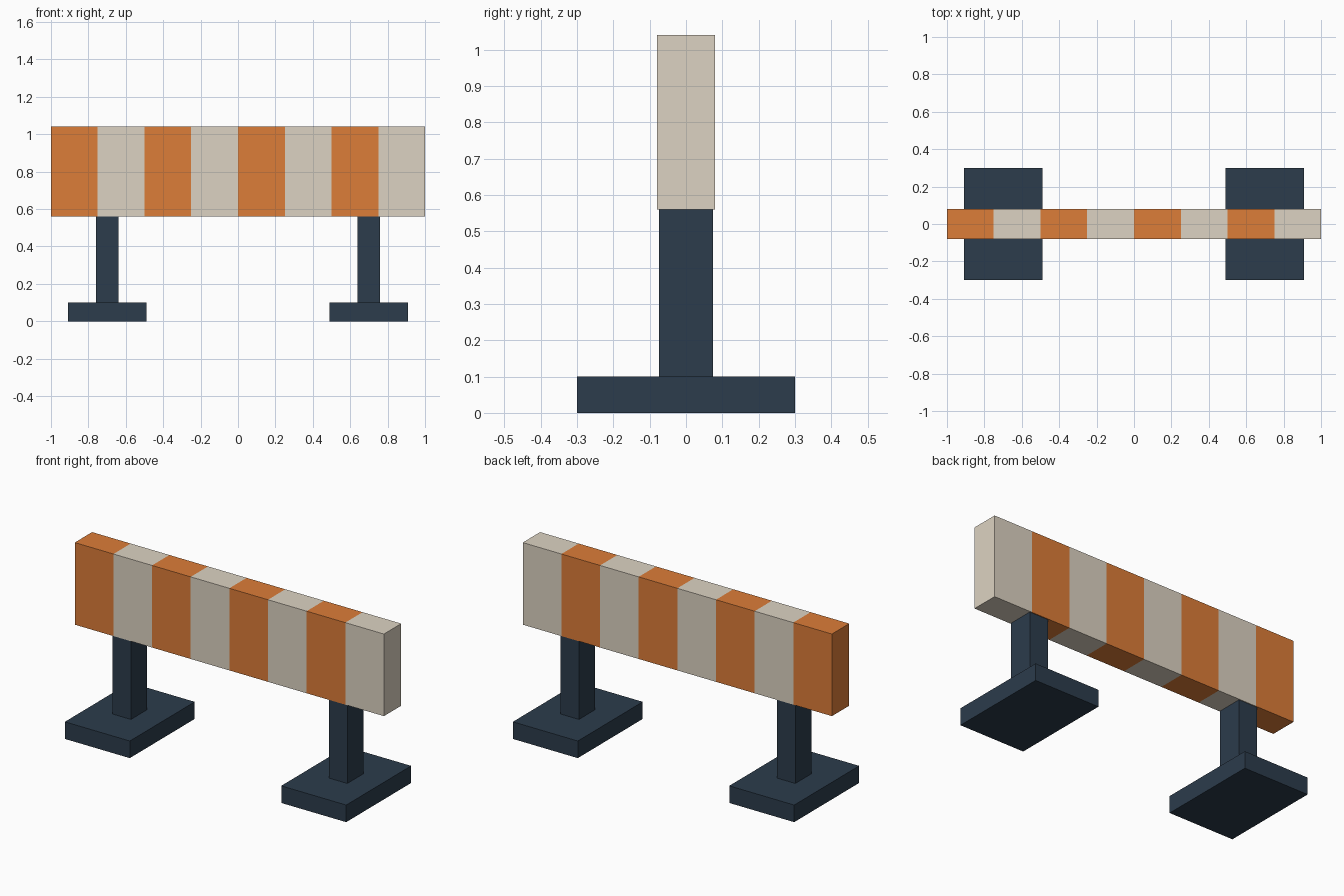
import bpy
import bmesh
from mathutils import Matrix, Vector

if "Cube" in bpy.data.objects:
    bpy.data.objects.remove(bpy.data.objects["Cube"])


def material(name, rgb):
    mat = bpy.data.materials.new(name)
    mat.diffuse_color = (*rgb, 1.0)
    mat.use_nodes = True
    mat.node_tree.nodes["Principled BSDF"].inputs["Base Color"].default_value = mat.diffuse_color
    return mat


orange = material("orange", (0.72, 0.205, 0.04))
cream = material("cream", (0.72, 0.65, 0.54))
navy = material("navy", (0.025, 0.045, 0.072))


def box(name, center, size, mats, stripes=1):
    """Box cut into equal stripes along x, with materials alternating."""
    bm = bmesh.new()
    bmesh.ops.create_cube(bm, size=1.0, matrix=Matrix.Diagonal((*size, 1.0)))
    width = size[0] / stripes
    for i in range(1, stripes):
        bmesh.ops.bisect_plane(
            bm, geom=bm.verts[:] + bm.edges[:] + bm.faces[:],
            plane_co=(-size[0] / 2 + i * width, 0, 0), plane_no=(1, 0, 0))
    for face in bm.faces:
        x = face.calc_center_median().x + size[0] / 2
        index = min(max(int(x / width), 0), stripes - 1)
        face.material_index = index % len(mats)
    bmesh.ops.translate(bm, verts=bm.verts, vec=Vector(center))
    mesh = bpy.data.meshes.new(name)
    bm.to_mesh(mesh)
    bm.free()
    for mat in mats:
        mesh.materials.append(mat)
    obj = bpy.data.objects.new(name, mesh)
    bpy.context.collection.objects.link(obj)
    return obj


# Striped barrier board
box("striped_board", (0, 0, 0.80), (2.0, 0.16, 0.48), [orange, cream], stripes=8)

# Post and foot on each side
for side, x in (("left", -0.7), ("right", 0.7)):
    box(f"{side}_post", (x, 0, 0.33), (0.12, 0.15, 0.46), [navy])
    box(f"{side}_foot", (x, 0, 0.05), (0.42, 0.60, 0.10), [navy])
